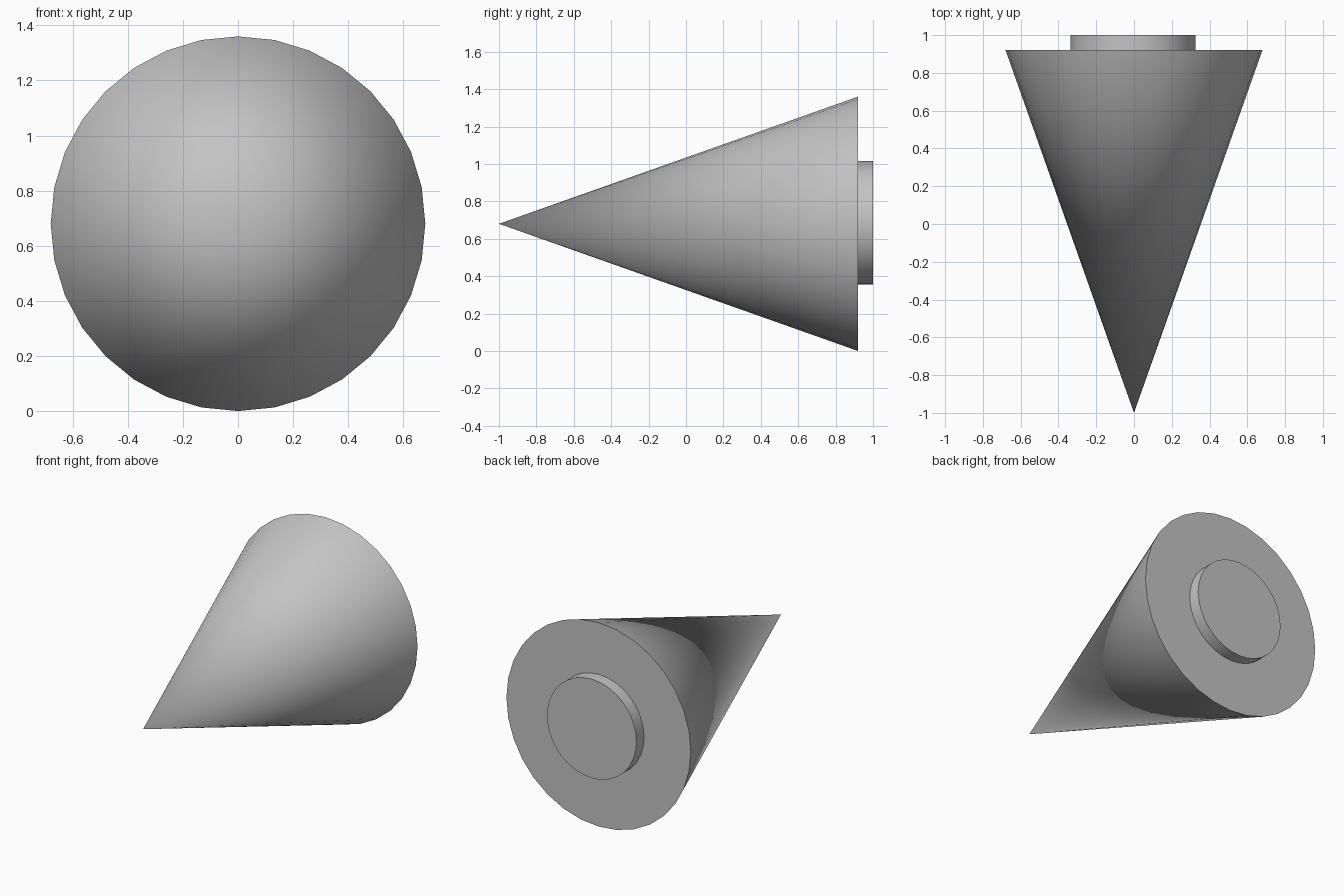
import bpy
import math

cube = bpy.data.objects.get("Cube")
if cube:
    bpy.data.objects.remove(cube, do_unlink=True)

# Single plain grey
grey = bpy.data.materials.new("plain_grey")
grey.use_nodes = True
colour = (0.55, 0.55, 0.55, 1)
grey.diffuse_color = colour
grey.node_tree.nodes["Principled BSDF"].inputs["Base Color"].default_value = colour


def tapered_round(name, front_y, back_y, front_radius, back_radius, x, z):
    """Round solid lying along y, from front_y to back_y."""
    bpy.ops.mesh.primitive_cone_add(
        vertices=32, radius1=back_radius, radius2=front_radius,
        depth=back_y - front_y,
        location=(x, (front_y + back_y) / 2, z),
        rotation=(math.pi / 2, 0, 0))
    part = bpy.context.object
    part.name = name
    part.data.materials.append(grey)
    bpy.ops.object.shade_smooth_by_angle(angle=math.radians(30))
    return part


# Pointed body, tip to the front
tapered_round("cone_body", -1, 0.92, 0, 0.68, 0, 0.68)

# Short round plug on the flat back
tapered_round("back_plug", 0.9, 1, 0.33, 0.33, -0.005, 0.685)
